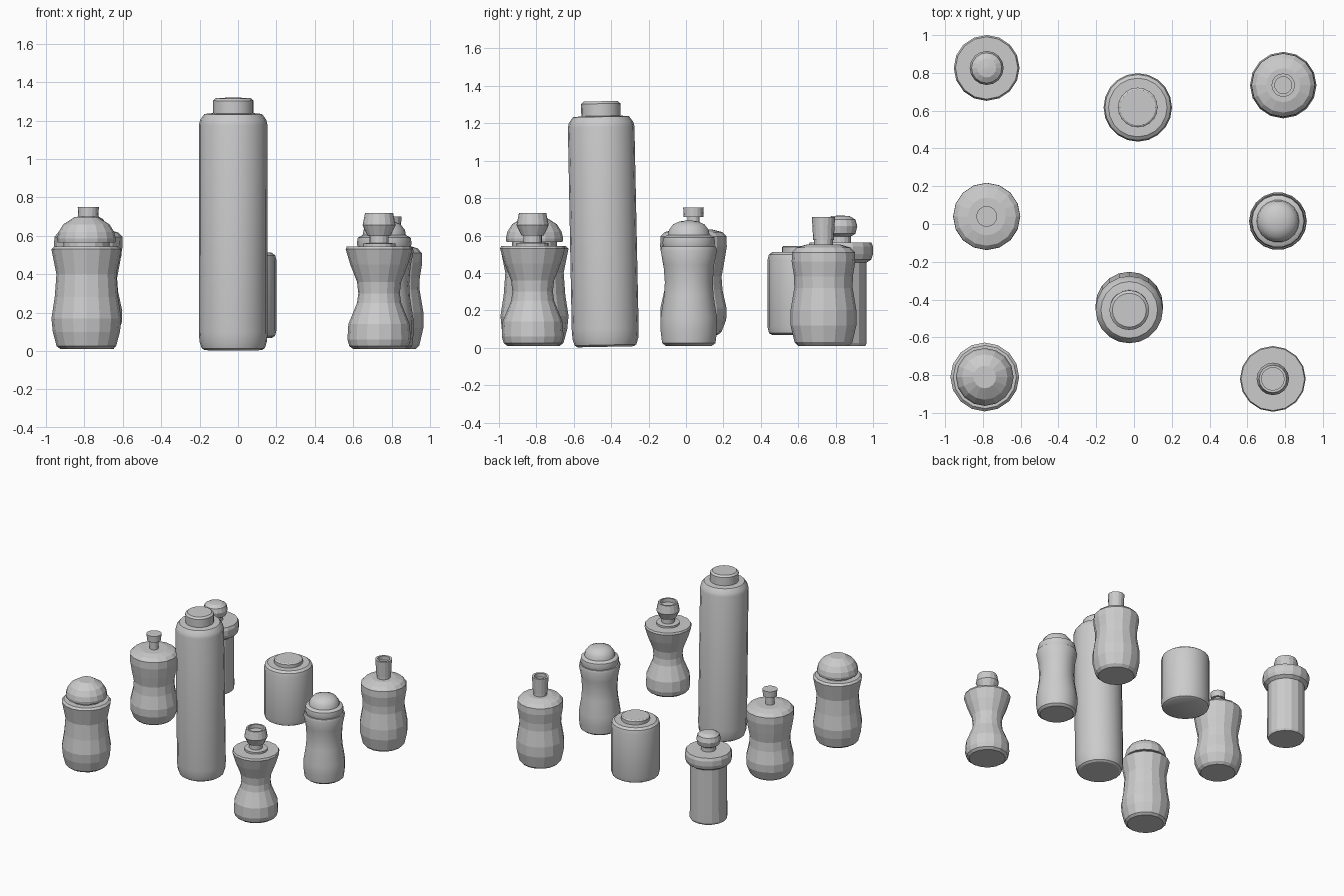
import bpy, bmesh, math


def lathe(name, loc, profile, sides=16, smooth=False, tilt=0.0):
    """Spin a closed (radius, height) profile around z, capping both ends."""
    bm = bmesh.new()
    rings = []
    for r, z in profile:
        rings.append([bm.verts.new((r * math.cos(2 * math.pi * i / sides),
                                    r * math.sin(2 * math.pi * i / sides), z))
                      for i in range(sides)])
    for a, b in zip(rings, rings[1:]):
        for i in range(sides):
            j = (i + 1) % sides
            bm.faces.new((a[i], a[j], b[j], b[i]))
    bm.faces.new(rings[0][::-1])
    bm.faces.new(rings[-1])
    me = bpy.data.meshes.new(name)
    bm.to_mesh(me)
    bm.free()
    ob = bpy.data.objects.new(name, me)
    bpy.context.collection.objects.link(ob)
    ob.location = (loc[0], loc[1], 0)
    ob.rotation_euler = (tilt, 0, 0)
    if smooth:
        bpy.ops.object.select_all(action='DESELECT')
        bpy.context.view_layer.objects.active = ob
        ob.select_set(True)
        bpy.ops.object.shade_smooth_by_angle(angle=math.radians(32))
    return ob


# tall smooth bottle with a flat cap, leaning very slightly
p = (-0.025, -0.43)
lathe("tall_bottle_body", p, [(.15, .005), (.165, .015), (.176, .05), (.179, .1), (.178, 1.18),
      (.172, 1.205), (.15, 1.235), (.10, 1.24)], 20, True, .02)
lathe("tall_bottle_cap", p, [(.105, 1.23), (.105, 1.305), (.09, 1.318)], 20, True, .02)

# short jar with a low lid, raised off the ground
p = (.02, .617)
lathe("jar_body", p, [(.155, .068), (.173, .078), (.181, .11), (.181, .47), (.174, .498),
      (.155, .512)], 20, True)
lathe("jar_lid", p, [(.105, .505), (.105, .538), (.095, .545)], 20, True)

# waisted bottle with a dome lid on a short neck
p = (-.79, -.81)
lathe("dome_bottle_body", p, [(.135, .01), (.155, .025), (.175, .10), (.182, .17), (.165, .28),
      (.156, .40), (.17, .47), (.182, .53), (.167, .545)])
lathe("dome_bottle_neck", p, [(.12, .535), (.12, .58)])
lathe("dome_bottle_lid", p, [(.15, .565), (.153, .585), (.145, .62), (.12, .66), (.06, .698)])

# hourglass bottle with a hollow flared stopper
p = (.735, -.82)
lathe("hourglass_body", p, [(.135, .01), (.155, .025), (.165, .06), (.16, .14), (.115, .25),
      (.108, .30), (.115, .36), (.15, .45), (.174, .53), (.168, .545)])
lathe("hourglass_neck", p, [(.085, .54), (.085, .56), (.05, .563), (.05, .61)])
lathe("hourglass_stopper", p, [(.06, .60), (.086, .655), (.073, .72), (.06, .72), (.06, .69)])

# smooth bottle with a stepped round lid
p = (.762, .015)
lathe("round_lid_bottle_body", p, [(.125, .01), (.145, .025), (.153, .09), (.153, .16),
      (.134, .28), (.13, .35), (.137, .44), (.153, .52), (.147, .54)], 18, True)
lathe("round_lid_ring", p, [(.136, .535), (.143, .56), (.138, .59), (.115, .603)], 18, True)
lathe("round_lid_dome", p, [(.114, .595), (.108, .63), (.085, .66), (.05, .675), (.015, .68)],
      18, True)

# faceted bottle with a tall hollow nozzle cap
p = (.79, .735)
lathe("nozzle_bottle_body", p, [(.135, .01), (.155, .03), (.176, .12), (.176, .20), (.156, .32),
      (.157, .38), (.17, .46), (.168, .51), (.145, .535), (.09, .552)])
lathe("nozzle_neck", p, [(.05, .545), (.05, .59)])
lathe("nozzle_cap", p, [(.055, .575), (.062, .70), (.045, .70), (.045, .67)])

# faceted bottle with a thin neck and disc cap, raised off the ground
p = (-.78, .04)
lathe("disc_cap_bottle_body", p, [(.13, .068), (.15, .085), (.175, .15), (.177, .21), (.155, .31),
      (.15, .38), (.165, .46), (.178, .54), (.177, .595), (.155, .618), (.10, .632)])
lathe("disc_cap_neck", p, [(.033, .62), (.033, .71)])
lathe("disc_cap", p, [(.053, .70), (.055, .75)])

# straight jar with a thick flange collar and a round knob
p = (-.78, .826)
lathe("knob_jar_body", p, [(.133, .01), (.14, .025), (.138, .47)])
lathe("knob_jar_collar", p, [(.14, .455), (.165, .472), (.174, .50), (.174, .54), (.165, .563)])
lathe("knob_jar_knob", p, [(.055, .555), (.055, .595), (.08, .61), (.09, .65), (.08, .685),
      (.05, .703), (.01, .707)])
